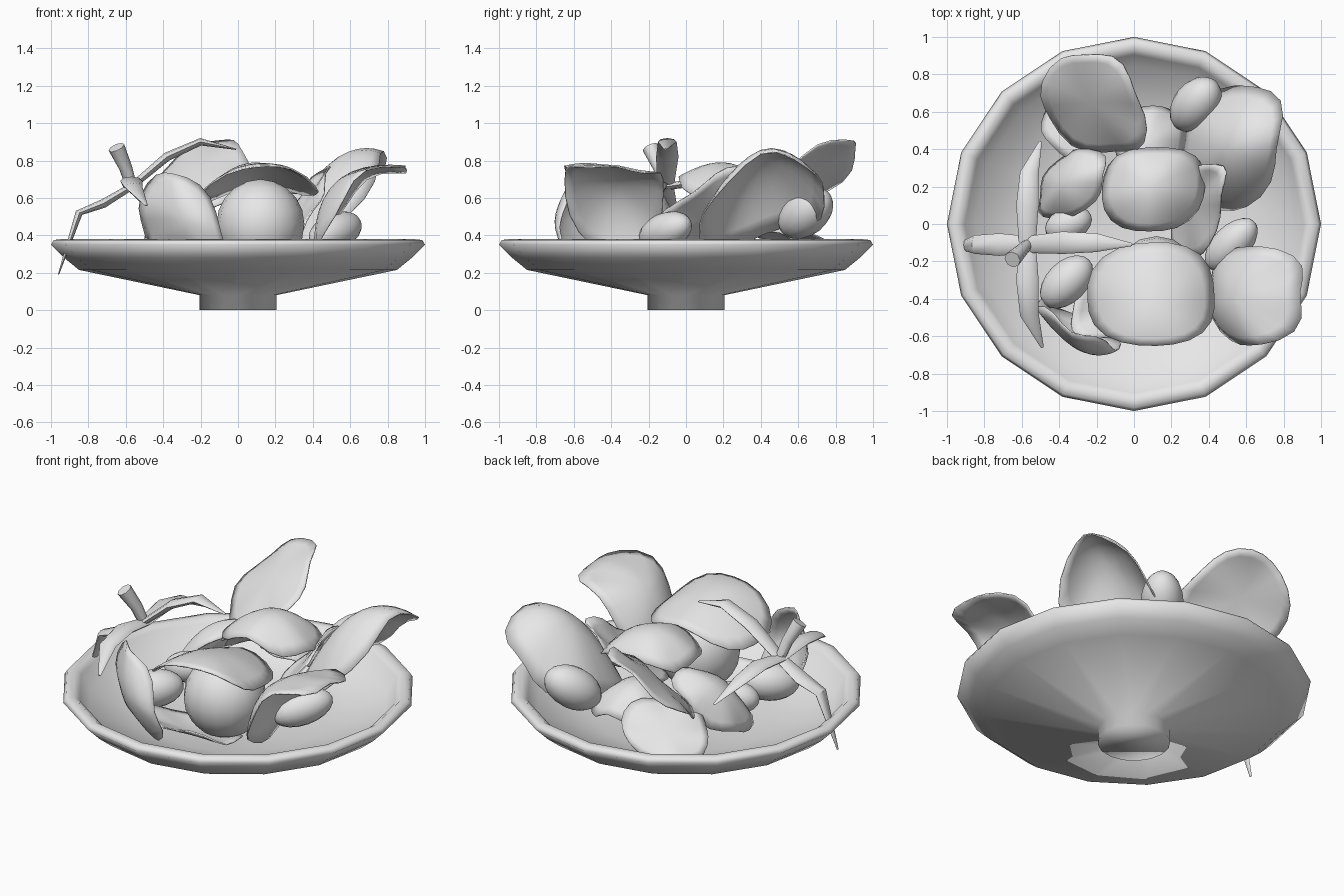
import bpy, bmesh, math
from mathutils import Vector

cube = bpy.data.objects.get("Cube")
if cube:
    bpy.data.objects.remove(cube, do_unlink=True)

# One plain grey for everything
grey = bpy.data.materials.new("plain grey")
grey.use_nodes = True
grey.diffuse_color = (0.8, 0.8, 0.8, 1)
grey.node_tree.nodes["Principled BSDF"].inputs["Base Color"].default_value = (0.8, 0.8, 0.8, 1)


def finish(bm, name, angle=45):
    bmesh.ops.recalc_face_normals(bm, faces=bm.faces)
    mesh = bpy.data.meshes.new(name)
    bm.to_mesh(mesh)
    bm.free()
    mesh.materials.append(grey)
    obj = bpy.data.objects.new(name, mesh)
    bpy.context.collection.objects.link(obj)
    bpy.ops.object.select_all(action='DESELECT')
    obj.select_set(True)
    bpy.context.view_layer.objects.active = obj
    bpy.ops.object.shade_smooth_by_angle(angle=math.radians(angle))
    return obj


def bridge(bm, rings):
    for low, high in zip(rings, rings[1:]):
        n = len(low)
        for i in range(n):
            j = (i + 1) % n
            bm.faces.new((low[i], low[j], high[j], high[i]))


def lathe(name, profile, sides):
    """Closed turned shape from (radius, height) points."""
    bm = bmesh.new()
    rings = []
    for r, z in profile:
        rings.append([bm.verts.new((r * math.cos(math.tau * i / sides),
                                    r * math.sin(math.tau * i / sides), z))
                      for i in range(sides)])
    bridge(bm, rings)
    bm.faces.new(rings[0])
    bm.faces.new(rings[-1])
    return finish(bm, name, 100)


def leaf(name, left, right, base, tip, centre, ripple=0.015, phase=0.0):
    """Curved leaf: a rounded quadratic patch through four edge points and a centre."""
    l, r, b, t, c = map(Vector, (left, right, base, tip, centre))
    across, along = (r - l) / 2, (t - b) / 2
    bend_a, bend_b = (l + r) / 2 - c, (b + t) / 2 - c
    normal = across.cross(along).normalized()
    segments, steps, power = 24, 6, 2.6
    bm = bmesh.new()
    rings = []
    for k in range(1, steps + 1):
        ring = []
        for i in range(segments):
            th = math.tau * i / segments
            cx, sy = math.cos(th), math.sin(th)
            f = k / steps
            rad = f / (abs(cx) ** power + abs(sy) ** power) ** (1 / power)
            u, v = rad * cx, rad * sy
            p = c + across * u + along * v + bend_a * u * u + bend_b * v * v
            p += normal * ripple * f ** 3 * math.sin(5 * th + phase)
            ring.append(bm.verts.new(p))
        rings.append(ring)
    bridge(bm, rings)
    middle = bm.verts.new(c)
    for i in range(segments):
        bm.faces.new((middle, rings[0][i], rings[0][(i + 1) % segments]))
    obj = finish(bm, name, 60)
    thick = obj.modifiers.new("thickness", 'SOLIDIFY')
    thick.thickness = 0.008
    return obj


def tube(name, path, widths, flatness, sides=8):
    """Tapered tube along a path, flattened by the given factor."""
    pts = [Vector(p) for p in path]
    bm = bmesh.new()
    rings = []
    for i, p in enumerate(pts):
        way = (pts[min(i + 1, len(pts) - 1)] - pts[max(i - 1, 0)]).normalized()
        side = way.cross(Vector((0, 0, 1))).normalized()
        up = side.cross(way)
        rings.append([bm.verts.new(p + widths[i] * (side * math.cos(math.tau * k / sides)
                      + up * flatness * math.sin(math.tau * k / sides)))
                      for k in range(sides)])
    bridge(bm, rings)
    bm.faces.new(rings[0])
    bm.faces.new(rings[-1])
    return finish(bm, name)


def fruit(name, centre, axis, length, width):
    """Oval fruit lying along an axis."""
    bm = bmesh.new()
    bmesh.ops.create_uvsphere(bm, u_segments=16, v_segments=10, radius=1)
    turn = Vector(axis).to_track_quat('Z', 'Y')
    for v in bm.verts:
        v.co = turn @ Vector((v.co.x * width, v.co.y * width, v.co.z * length)) + Vector(centre)
    return finish(bm, name, 80)


# Footed dish: outside, lip, then inside
lathe("dish", [(.205, 0), (.205, .08), (.85, .215), (.93, .28), (1, .35), (.985, .375),
               (.94, .38), (.905, .355), (.85, .26), (.5, .19), (.2, .13)], 16)

# Large leaves
leaf("back_leaf", (-.48, .62, .55), (.03, .64, .84), (-.1, .38, .58), (-.26, .91, .86),
     (-.23, .65, .74))
leaf("back_right_leaf", (.25, .42, .42), (.77, .4, .83), (.47, .07, .4), (.6, .74, .62),
     (.5, .4, .79), phase=1)
leaf("front_right_leaf", (.4, -.36, .28), (.9, -.36, .76), (.62, -.65, .69), (.62, -.12, .64),
     (.52, -.38, .68), phase=2)
leaf("left_leaf", (-.5, .2, .3), (-.17, .22, .62), (-.4, .03, .42), (-.28, .4, .5),
     (-.38, .22, .55))
leaf("middle_leaf", (-.17, .2, .63), (.38, .2, .62), (.08, -.04, .7), (.12, .41, .68),
     (.1, .2, .79), phase=3)
leaf("front_leaf", (-.25, -.4, .58), (.43, -.38, .63), (.12, -.65, .78), (.1, -.1, .67),
     (.1, -.4, .77), ripple=.008)
leaf("front_left_leaf", (-.52, -.43, .48), (-.08, -.67, .38), (-.28, -.52, .25),
     (-.33, -.57, .73), (-.3, -.67, .48))

# Smaller leaves tucked underneath
leaf("inner_leaf", (.2, .1, .4), (.46, .1, .68), (.3, -.18, .38), (.4, .32, .7), (.31, .1, .5))
leaf("lower_back_leaf", (-.1, .45, .45), (.27, .45, .42), (.08, .25, .5), (.1, .63, .4),
     (.08, .45, .54))
leaf("back_bed_leaf", (-.44, .42, .38), (-.05, .7, .4), (-.15, .42, .5), (-.4, .68, .28),
     (-.28, .58, .4))
leaf("front_bed_leaf", (-.33, -.48, .32), (.25, -.4, .24), (-.1, -.6, .33), (-.05, -.2, .23),
     (-.05, -.42, .24))

# Fruits: a large round one below the front leaf and small ovals around it
fruit("round_fruit", (.12, -.3, .46), (0, 0, 1), .24, .235)
fruit("left_fruit", (-.35, 0, .4), (1, .4, .1), .13, .09)
fruit("front_left_fruit", (-.36, -.31, .38), (.7, .7, .1), .17, .11)
fruit("right_fruit", (.52, -.11, .42), (.7, .7, .3), .18, .1)
fruit("back_fruit", (.33, .64, .52), (.5, .6, .5), .18, .12)

# Star-shaped stalk with four curling arms
hub = (-.57, -.11, .66)
taper = (.045, .06, .05, .008)
arms = {
    "left_arm": [(-.72, -.11, .57), (-.85, -.11, .52), (-.96, -.12, .19)],
    "right_arm": [(-.38, -.1, .82), (-.2, -.1, .9), (-.01, -.11, .86)],
    "front_arm": [(-.57, -.3, .69), (-.56, -.48, .66), (-.49, -.66, .56)],
    "back_arm": [(-.57, .1, .69), (-.56, .27, .66), (-.5, .44, .56)],
}
for name, points in arms.items():
    tube("stalk_" + name, [hub] + points, taper, .4)
tube("stalk_stem", [hub, (-.6, -.14, .76), (-.65, -.19, .87)], (.03, .035, .045), 1)
